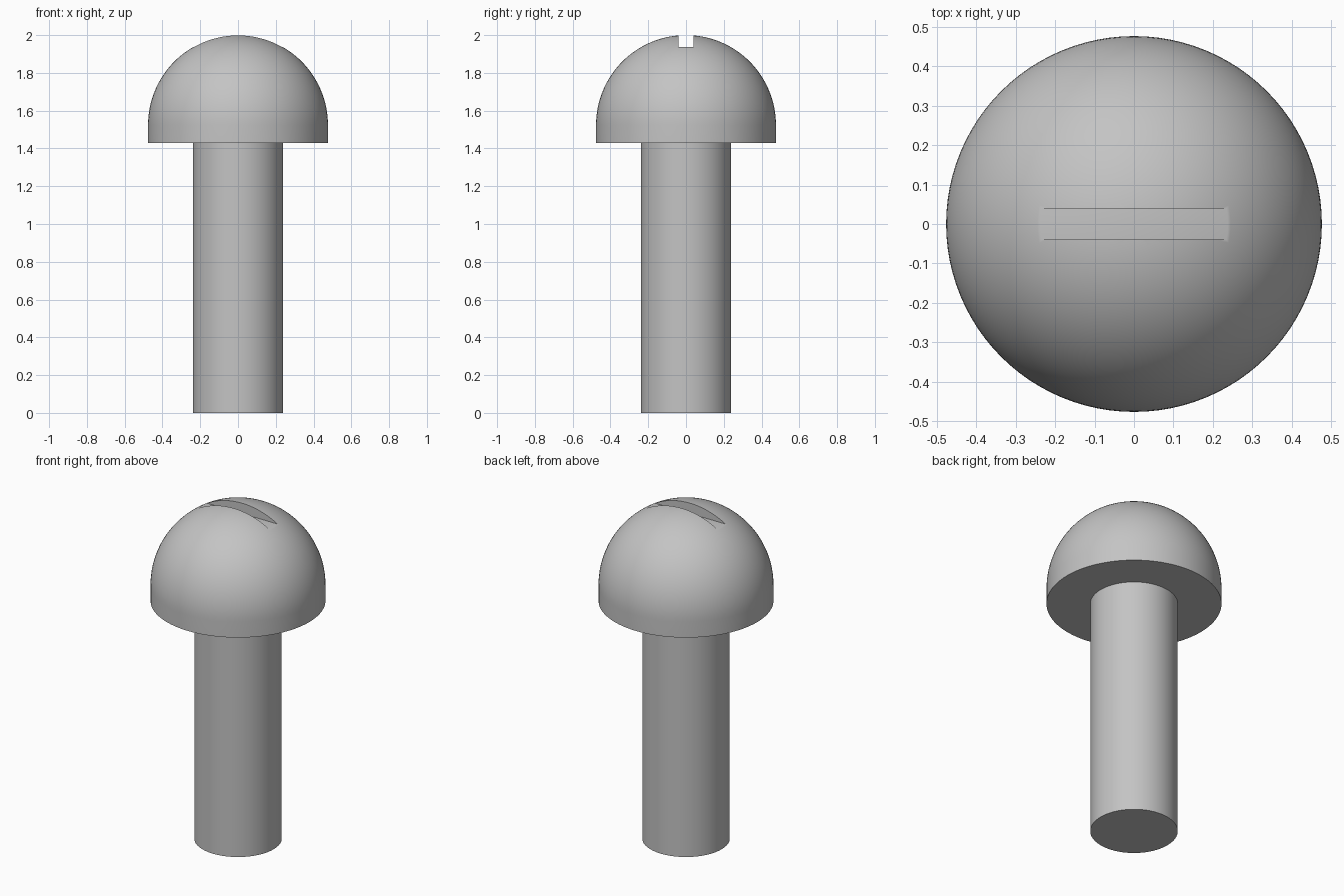
import bpy, bmesh
from math import sin, cos, pi, radians, sqrt

if "Cube" in bpy.data.objects:
    bpy.data.objects.remove(bpy.data.objects["Cube"])

R = 2 / 4.2              # head radius sets all proportions
SHAFT_R = R / 2
SHAFT_TOP = 3 * R
DOME_Z = SHAFT_TOP + 0.2 * R
SLOT_FLOOR = DOME_Z + R * sqrt(0.75)
SLOT_W = R / 6
SEGMENTS = 96

steel = bpy.data.materials.new("grey steel")
steel.use_nodes = True
color = (0.55, 0.55, 0.55, 1)
steel.diffuse_color = color
steel.node_tree.nodes["Principled BSDF"].inputs["Base Color"].default_value = color


def add_object(name, bm):
    mesh = bpy.data.meshes.new(name)
    bmesh.ops.recalc_face_normals(bm, faces=bm.faces)
    bm.to_mesh(mesh)
    bm.free()
    mesh.materials.append(steel)
    obj = bpy.data.objects.new(name, mesh)
    bpy.context.collection.objects.link(obj)
    return obj


def lathe(name, profile):
    """Revolve (radius, height) points around z into a closed solid."""
    bm = bmesh.new()
    verts = [bm.verts.new((r, 0, z)) for r, z in profile]
    edges = [bm.edges.new(pair) for pair in zip(verts, verts[1:])]
    bmesh.ops.spin(bm, geom=verts + edges, cent=(0, 0, 0), axis=(0, 0, 1),
                   angle=2 * pi, steps=SEGMENTS, use_merge=True)
    bmesh.ops.remove_doubles(bm, verts=bm.verts, dist=1e-5)
    return add_object(name, bm)


def smooth(obj):
    bpy.ops.object.select_all(action="DESELECT")
    obj.select_set(True)
    bpy.context.view_layer.objects.active = obj
    bpy.ops.object.shade_smooth_by_angle(angle=radians(30))


# Plain round shaft
shaft = lathe("shaft", [(0, 0), (SHAFT_R, 0), (SHAFT_R, SHAFT_TOP), (0, SHAFT_TOP)])

# Head: short cylindrical rim under a hemisphere
RINGS = 32
dome = [(R * cos(pi / 2 * i / RINGS), DOME_Z + R * sin(pi / 2 * i / RINGS))
        for i in range(RINGS)]
head = lathe("head", [(0, SHAFT_TOP), (R, SHAFT_TOP)] + dome + [(0, DOME_Z + R)])

# Straight driver slot cut across the crown
bm = bmesh.new()
bmesh.ops.create_cube(bm, size=1)
bmesh.ops.scale(bm, vec=(3 * R, SLOT_W, R), verts=bm.verts)
bmesh.ops.translate(bm, vec=(0, 0, SLOT_FLOOR + R / 2), verts=bm.verts)
cutter = add_object("slot_cutter", bm)
cutter.hide_render = True

cut = head.modifiers.new("slot", "BOOLEAN")
cut.operation = "DIFFERENCE"
cut.solver = "EXACT"
cut.object = cutter
bpy.context.view_layer.objects.active = head
bpy.ops.object.modifier_apply(modifier=cut.name)
bpy.data.objects.remove(cutter)

for part in (shaft, head):
    smooth(part)
